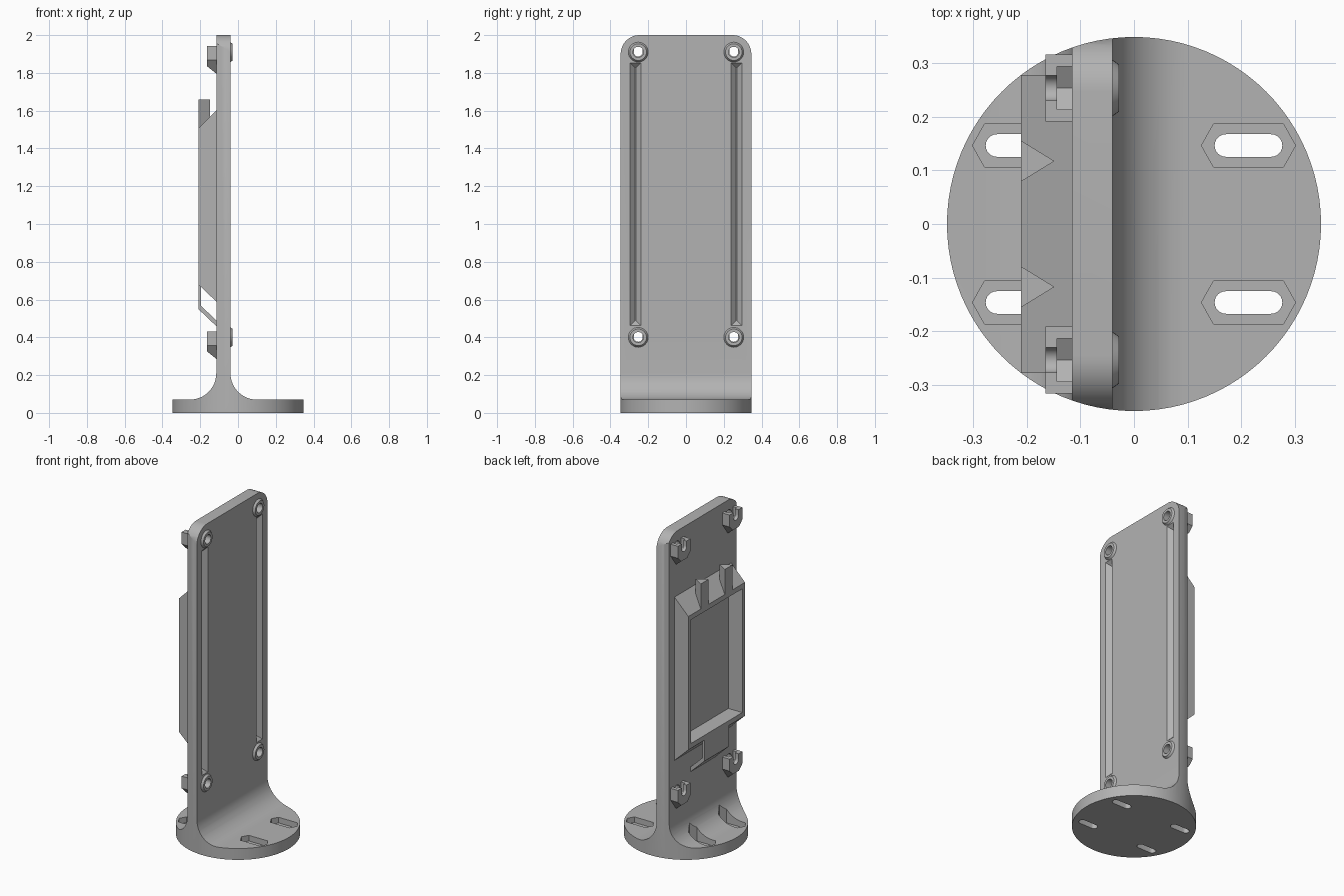
import bpy, bmesh
from math import cos, sin, pi, radians

cube = bpy.data.objects.get("Cube")
if cube:
    bpy.data.objects.remove(cube, do_unlink=True)

grey = bpy.data.materials.new("plain_grey")
grey.use_nodes = True
colour = (0.45, 0.45, 0.45, 1)
grey.diffuse_color = colour
grey.node_tree.nodes["Principled BSDF"].inputs["Base Color"].default_value = colour


def arc(cu, cv, r, start, end, n=12):
    """Points on an arc, angles in degrees."""
    steps = [radians(start + (end - start) * i / n) for i in range(n + 1)]
    return [(cu + r * cos(a), cv + r * sin(a)) for a in steps]


def circle(cu, cv, r, n=32):
    return arc(cu, cv, r, 0, 360, n)[:-1]


def prism(name, axis, outline, lo, hi, outline_hi=None):
    """Extrude an outline along an axis, or loft it to a second outline."""
    def place(u, v, w):
        return {"x": (w, u, v), "y": (u, w, v), "z": (u, v, w)}[axis]
    bm = bmesh.new()
    a = [bm.verts.new(place(u, v, lo)) for u, v in outline]
    b = [bm.verts.new(place(u, v, hi)) for u, v in (outline_hi or outline)]
    n = len(a)
    bm.faces.new(a)
    bm.faces.new(b)
    for i in range(n):
        j = (i + 1) % n
        bm.faces.new((a[i], a[j], b[j], b[i]))
    bmesh.ops.recalc_face_normals(bm, faces=bm.faces)
    mesh = bpy.data.meshes.new(name)
    bm.to_mesh(mesh)
    bm.free()
    mesh.materials.append(grey)
    ob = bpy.data.objects.new(name, mesh)
    bpy.context.collection.objects.link(ob)
    return ob


def activate(ob):
    bpy.ops.object.select_all(action="DESELECT")
    ob.select_set(True)
    bpy.context.view_layer.objects.active = ob


def combine(ob, cutter, operation="DIFFERENCE"):
    activate(ob)
    mod = ob.modifiers.new("cut", "BOOLEAN")
    mod.operation = operation
    mod.solver = "EXACT"
    mod.object = cutter
    bpy.ops.object.modifier_apply(modifier=mod.name)
    bpy.data.objects.remove(cutter, do_unlink=True)


def rect(u0, u1, v0, v1):
    return [(u0, v0), (u1, v0), (u1, v1), (u0, v1)]


# Key dimensions
RADIUS, BASE_H, FILLET = 0.348, 0.07, 0.14
BACK, FRONT = -0.115, -0.04
BOLT_Y = 0.253
BOLT_Z = (0.4, 1.91)
INNER = BACK + 0.01
OUTER = -0.21

# Base disc and upright plate: side profile trimmed by disc and rounded outline
top_of_fillet = BASE_H + FILLET
profile = [(-0.4, 0), (0.4, 0), (0.4, BASE_H)]
profile += arc(FRONT + FILLET, top_of_fillet, FILLET, 270, 180)
profile += [(FRONT, 2), (BACK, 2)]
profile += arc(BACK - FILLET, top_of_fillet, FILLET, 0, -90)
profile += [(-0.4, BASE_H)]
stand = prism("stand", "y", profile, -0.4, 0.4)
combine(stand, prism("trim", "z", circle(0, 0, RADIUS, 96), -0.1, 2.1), "INTERSECT")
outline = [(-0.36, -0.1), (0.36, -0.1), (0.36, 1.8), (0.346, 1.8)]
outline += arc(0.246, 1.9, 0.1, 0, 90) + arc(-0.246, 1.9, 0.1, 90, 180)
outline += [(-0.346, 1.8), (-0.36, 1.8)]
combine(stand, prism("trim", "x", outline, -0.5, 0.5), "INTERSECT")

# Mounting slots with hexagonal pockets in the base
for sx in (-1, 1):
    for sy in (-1, 1):
        cx, cy = sx * 0.213, sy * 0.146
        pocket = [(cx - 0.0875, cy), (cx - 0.065, cy - 0.04), (cx + 0.065, cy - 0.04),
                  (cx + 0.0875, cy), (cx + 0.065, cy + 0.04), (cx - 0.065, cy + 0.04)]
        combine(stand, prism("pocket", "z", pocket, 0.035, 0.3))
        slot = arc(cx + 0.042, cy, 0.021, -90, 90) + arc(cx - 0.042, cy, 0.021, 90, 270)
        combine(stand, prism("slot", "z", slot, -0.1, 0.2))

parts = [stand]
for sy in (-1, 1):
    # Tapered groove down each side of the plain face
    gy = sy * 0.267
    deep = rect(gy - 0.003, gy + 0.003, 0.488, 1.827)
    wide = rect(gy - 0.039, gy + 0.039, 0.452, 1.863)
    combine(stand, prism("groove", "x", deep, FRONT - 0.026, FRONT + 0.01, wide))

    for row, cz in zip(("lower", "upper"), BOLT_Z):
        y = sy * BOLT_Y
        label = row + ("_left" if sy > 0 else "_right")
        combine(stand, prism("hole", "x", circle(y, cz, 0.028), -0.3, 0.1))

        # Raised washer ring on the plain face
        ring = prism("bolt_ring_" + label, "x", circle(y, cz, 0.054), FRONT - 0.002,
                     -0.028, circle(y, cz, 0.044))
        combine(ring, prism("hole", "x", circle(y, cz, 0.028), -0.3, 0.1))

        # Nut holder behind it, tapering underneath
        def body(half, drop):
            return [(y - 0.0625, cz + 0.032), (y - 0.0625, cz - 0.042), (y - half, cz - drop),
                    (y + half, cz - drop), (y + 0.0625, cz - 0.042), (y + 0.0625, cz + 0.032)]
        holder = prism("nut_holder_" + label, "x", body(0.03, 0.074), -0.165,
                       INNER, body(0.004, 0.122))
        nut = [(y - 0.04, cz + 0.1), (y - 0.04, cz - 0.023), (y, cz - 0.046),
               (y + 0.04, cz - 0.023), (y + 0.04, cz + 0.1)]
        combine(holder, prism("nut", "x", nut, -0.143, -0.08))
        channel = [(y + 0.0235, cz + 0.1), (y - 0.0235, cz + 0.1)]
        channel += arc(y, cz, 0.0235, 180, 360)
        combine(holder, prism("channel", "x", channel, -0.3, -0.13))
        parts += [ring, holder]

    # Triangular prongs above the frame
    py = sy * 0.117
    parts.append(prism("prong_" + ("left" if sy > 0 else "right"), "z",
                       [(OUTER, py - 0.038), (-0.148, py), (OUTER, py + 0.038)], 1.505, 1.66))

# Rectangular frame with sloped ends
frame = prism("holder_frame", "y", [(OUTER, 0.68), (INNER, 0.58), (INNER, 1.61), (OUTER, 1.505)],
              -0.277, 0.277)
combine(frame, prism("opening", "x", rect(-0.25, 0.25, 0.71, 1.475), -0.4, 0))

# Loop hanging under the frame
loop = prism("lower_loop", "y", [(OUTER, 0.685), (OUTER, 0.55), (INNER, 0.45), (INNER, 0.48),
                                 (-0.197, 0.568), (-0.197, 0.675)], -0.12, 0.12)
parts += [frame, loop]

for ob in parts:
    activate(ob)
    bpy.ops.object.shade_smooth_by_angle(angle=radians(25))
